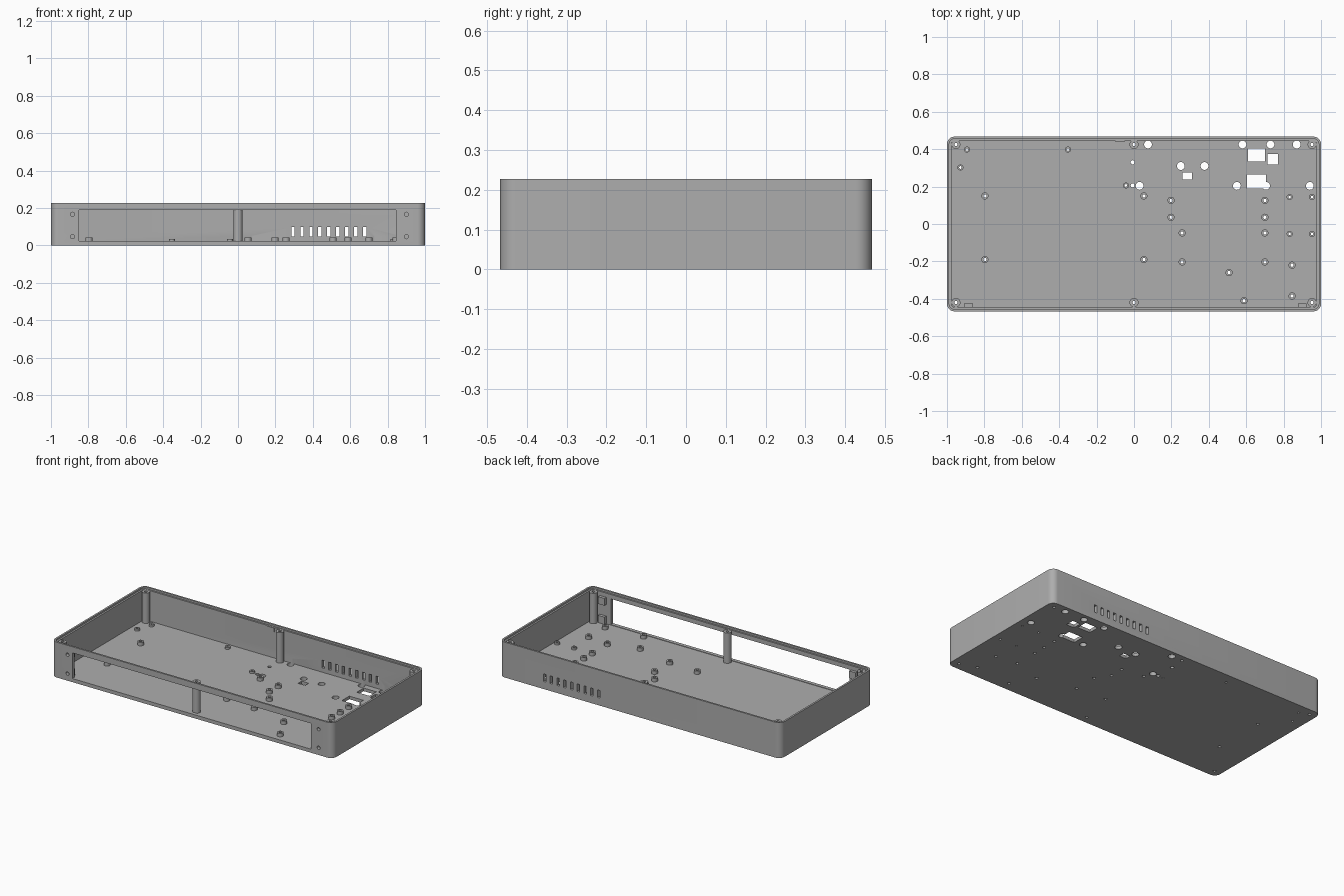
import bpy, bmesh, math
from mathutils import Matrix

if "Cube" in bpy.data.objects:
    bpy.data.objects.remove(bpy.data.objects["Cube"])

grey = bpy.data.materials.new("mid_grey")
grey.use_nodes = True
COL = (0.42, 0.42, 0.42, 1)
grey.diffuse_color = COL
grey.node_tree.nodes["Principled BSDF"].inputs["Base Color"].default_value = COL

HX, HY, TOP, LEDGE, WALL, FLOOR = 1.0, 0.467, 0.227, 0.216, 0.023, 0.02


def finish(bm, name):
    bmesh.ops.recalc_face_normals(bm, faces=bm.faces)
    mesh = bpy.data.meshes.new(name)
    bm.to_mesh(mesh)
    bm.free()
    mesh.materials.append(grey)
    obj = bpy.data.objects.new(name, mesh)
    bpy.context.collection.objects.link(obj)
    return obj


def smooth(obj):
    bpy.ops.object.select_all(action='DESELECT')
    obj.select_set(True)
    bpy.context.view_layer.objects.active = obj
    bpy.ops.object.shade_smooth_by_angle(angle=math.radians(35))


def box(bm, x0, x1, y0, y1, z0, z1):
    m = Matrix.Translation(((x0 + x1) / 2, (y0 + y1) / 2, (z0 + z1) / 2))
    m = m @ Matrix.Diagonal((x1 - x0, y1 - y0, z1 - z0, 1))
    bmesh.ops.create_cube(bm, size=1, matrix=m)


def rod(bm, x, y, z, r, length, turn=None, sides=24):
    m = Matrix.Translation((x, y, z))
    if turn:
        m = m @ Matrix.Rotation(math.pi / 2, 4, turn)
    bmesh.ops.create_cone(bm, cap_ends=True, segments=sides, radius1=r, radius2=r,
                          depth=length, matrix=m)


def skin(bm, loops, close):
    """Bridge matching rings of points; cap the ends or join last to first."""
    rings = [[bm.verts.new(p) for p in loop] for loop in loops]
    pairs = list(zip(rings, rings[1:]))
    if close:
        pairs.append((rings[-1], rings[0]))
    else:
        bm.faces.new(rings[0])
        bm.faces.new(rings[-1])
    for a, b in pairs:
        for i in range(len(a)):
            j = (i + 1) % len(a)
            bm.faces.new((a[i], a[j], b[j], b[i]))


def rounded(inset, z, r=0.04, n=8):
    pts, rr = [], r - inset
    for k, (sx, sy) in enumerate(((1, 1), (-1, 1), (-1, -1), (1, -1))):
        for i in range(n + 1):
            a = (k + i / n) * math.pi / 2
            pts.append((sx * (HX - r) + rr * math.cos(a),
                        sy * (HY - r) + rr * math.sin(a), z))
    return pts


def tube(bm, x, y, z0, z1, r, hole, n=24):
    def ring(rad, z):
        return [(x + rad * math.cos(t * math.tau / n), y + rad * math.sin(t * math.tau / n), z)
                for t in range(n)]
    skin(bm, [ring(r, z0), ring(r, z1), ring(hole, z1), ring(hole, z0)], True)


# Layout of posts, standoffs and floor openings
posts = [(x, y) for x in (-0.952, 0, 0.952) for y in (-0.42, 0.425)]
standoffs = [(x, y) for x in (-0.797, 0.053) for y in (0.15, -0.19)]
standoffs += [(x, y) for x in (0.198, 0.7) for y in (0.126, 0.036)]
standoffs += [(x, y) for x in (0.257, 0.7) for y in (-0.048, -0.203)]
standoffs += [(0.845, -0.22), (0.845, -0.385), (0.508, -0.26), (0.588, -0.41)]
small_standoffs = [(x, y) for x in (0.832, 0.952) for y in (0.144, -0.053)]
small_standoffs += [(-0.893, 0.398), (-0.928, 0.302), (-0.353, 0.398), (-0.043, 0.206)]
round_holes = [(x, 0.425) for x in (0.075, 0.58, 0.73, 0.87)]
round_holes += [(x, 0.31) for x in (0.25, 0.377)]
round_holes += [(x, 0.204) for x in (0.03, 0.55, 0.706, 0.94)]
pin_holes = [(-0.007, 0.33), (-0.007, 0.206)]
ports = [(0.61, 0.70, 0.334, 0.404), (0.715, 0.77, 0.318, 0.374),
         (0.605, 0.705, 0.19, 0.265), (0.26, 0.31, 0.238, 0.275)]
front_screws = [(x, z) for x in (-0.885, 0.9) for z in (0.046, 0.166)]

# Tray with stepped rim
bm = bmesh.new()
skin(bm, [rounded(0, 0), rounded(0, TOP), rounded(0.012, TOP), rounded(0.012, LEDGE),
          rounded(WALL, LEDGE), rounded(WALL, FLOOR)], False)
case = finish(bm, "case_shell")

# Openings cut from the tray
bm = bmesh.new()
box(bm, -0.85, 0.845, -0.5, -0.44, 0.023, 0.188)
for i in range(9):
    x = 0.294 + i * 0.048
    box(bm, x - 0.009, x + 0.009, 0.43, 0.5, 0.048, 0.097)
for x0, x1, y0, y1 in ports:
    box(bm, x0, x1, y0, y1, -0.05, 0.05)
for pts, r in ((posts, 0.009), (standoffs, 0.009), (small_standoffs, 0.007),
               (round_holes, 0.021), (pin_holes, 0.011)):
    for x, y in pts:
        rod(bm, x, y, 0, r, 0.1)
for x, z in front_screws:
    rod(bm, x, -0.46, z, 0.011, 0.06, 'X')
cutter = finish(bm, "cutter")
cutter.hide_render = True

mod = case.modifiers.new("openings", 'BOOLEAN')
mod.operation = 'DIFFERENCE'
mod.solver = 'EXACT'
mod.use_self = True
mod.object = cutter
bpy.context.view_layer.objects.active = case
bpy.ops.object.modifier_apply(modifier=mod.name)
bpy.data.objects.remove(cutter)
smooth(case)

# Lid screw posts
bm = bmesh.new()
for x, y in posts:
    tube(bm, x, y, FLOOR - 0.002, LEDGE - 0.001, 0.024, 0.009)
smooth(finish(bm, "lid_posts"))

# Board standoffs
bm = bmesh.new()
for x, y in standoffs:
    tube(bm, x, y, FLOOR - 0.002, 0.042, 0.019, 0.009)
for x, y in small_standoffs:
    tube(bm, x, y, FLOOR - 0.002, 0.033, 0.016, 0.007)
smooth(finish(bm, "board_standoffs"))

# Nut blocks behind the front panel screws
bm = bmesh.new()
for x, z in front_screws:
    box(bm, x - 0.023, x + 0.023, -0.445, -0.425, z - 0.023, z + 0.023)
finish(bm, "nut_blocks")

# Small latch tab on the back wall
bm = bmesh.new()
box(bm, -0.1, -0.05, 0.438, 0.446, 0.19, LEDGE - 0.001)
finish(bm, "latch_tab")
